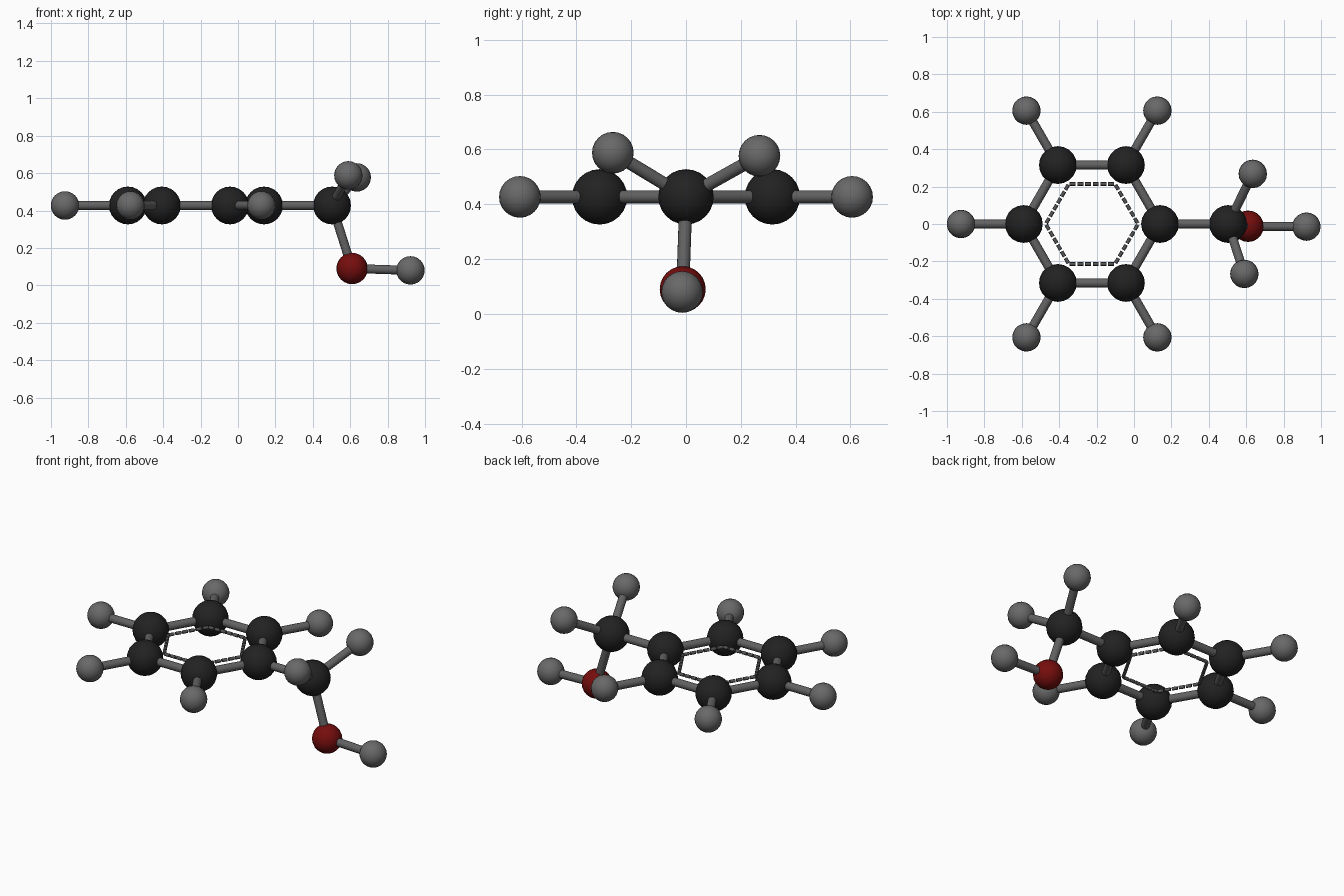
import bpy, math
from mathutils import Vector

if "Cube" in bpy.data.objects:
    bpy.data.objects.remove(bpy.data.objects["Cube"])


def material(name, rgb):
    m = bpy.data.materials.new(name)
    m.diffuse_color = (*rgb, 1)
    m.use_nodes = True
    m.node_tree.nodes["Principled BSDF"].inputs["Base Color"].default_value = m.diffuse_color
    return m


BLACK = material("carbon black", (0.016, 0.016, 0.016))
GREY = material("hydrogen grey", (0.14, 0.14, 0.14))
RED = material("oxygen red", (0.18, 0.004, 0.004))
BOND = material("bond grey", (0.12, 0.12, 0.12))
DASH = material("dash grey", (0.09, 0.09, 0.09))


def ball(name, pos, r, mat):
    bpy.ops.mesh.primitive_uv_sphere_add(segments=20, ring_count=12, radius=r, location=pos)
    o = bpy.context.object
    o.name = name
    o.data.materials.append(mat)
    bpy.ops.object.shade_smooth()
    return Vector(pos)


def rod(name, a, b, r, mat, sides=16):
    d = b - a
    bpy.ops.mesh.primitive_cylinder_add(vertices=sides, radius=r, depth=d.length,
                                        location=(a + b) / 2)
    o = bpy.context.object
    o.name = name
    o.rotation_euler = d.to_track_quat('Z', 'Y').to_euler()
    o.data.materials.append(mat)
    bpy.ops.object.shade_smooth_by_angle(angle=math.radians(50))


def carbon(name, pos):
    return ball(name, pos, 0.101, BLACK)


def hydrogen(name, pos):
    return ball(name, pos, 0.076, GREY)


def bond(name, a, b):
    rod(name, a, b, 0.024, BOND)


CENTRE = Vector((-0.225, 0, 0.427))


def hexagon(r):
    return [CENTRE + Vector((r * math.cos(i * math.pi / 3), r * math.sin(i * math.pi / 3), 0))
            for i in range(6)]


# Six-carbon ring with its outer hydrogens (corner 0 holds the side chain)
ring, outer = hexagon(0.364), hexagon(0.7)
for i in range(6):
    carbon(f"ring_carbon_{i}", ring[i])
    bond(f"ring_bond_{i}", ring[i], ring[(i + 1) % 6])
    if i:
        hydrogen(f"ring_hydrogen_{i}", outer[i])
        bond(f"ring_hydrogen_bond_{i}", ring[i], outer[i])

# Dashed inner hexagon
inner = hexagon(0.247)
COUNT = 6
for i in range(6):
    a, b = inner[i], inner[(i + 1) % 6]
    for k in range(COUNT):
        rod(f"dash_{i}_{k}", a.lerp(b, (k + 0.12) / COUNT), a.lerp(b, (k + 0.88) / COUNT),
            0.01, DASH, 8)

# Side chain: carbon, two hydrogens, oxygen and its hydrogen
arm = carbon("side_carbon", (0.503, 0, 0.427))
bond("side_bond", ring[0], arm)
for i, p in enumerate([(0.635, 0.268, 0.577), (0.59, -0.267, 0.588)]):
    bond(f"side_hydrogen_bond_{i}", arm, hydrogen(f"side_hydrogen_{i}", p))
oxygen = ball("oxygen", (0.61, -0.012, 0.09), 0.084, RED)
bond("oxygen_bond", arm, oxygen)
bond("oxygen_hydrogen_bond", oxygen, hydrogen("oxygen_hydrogen", (0.922, -0.014, 0.08)))
